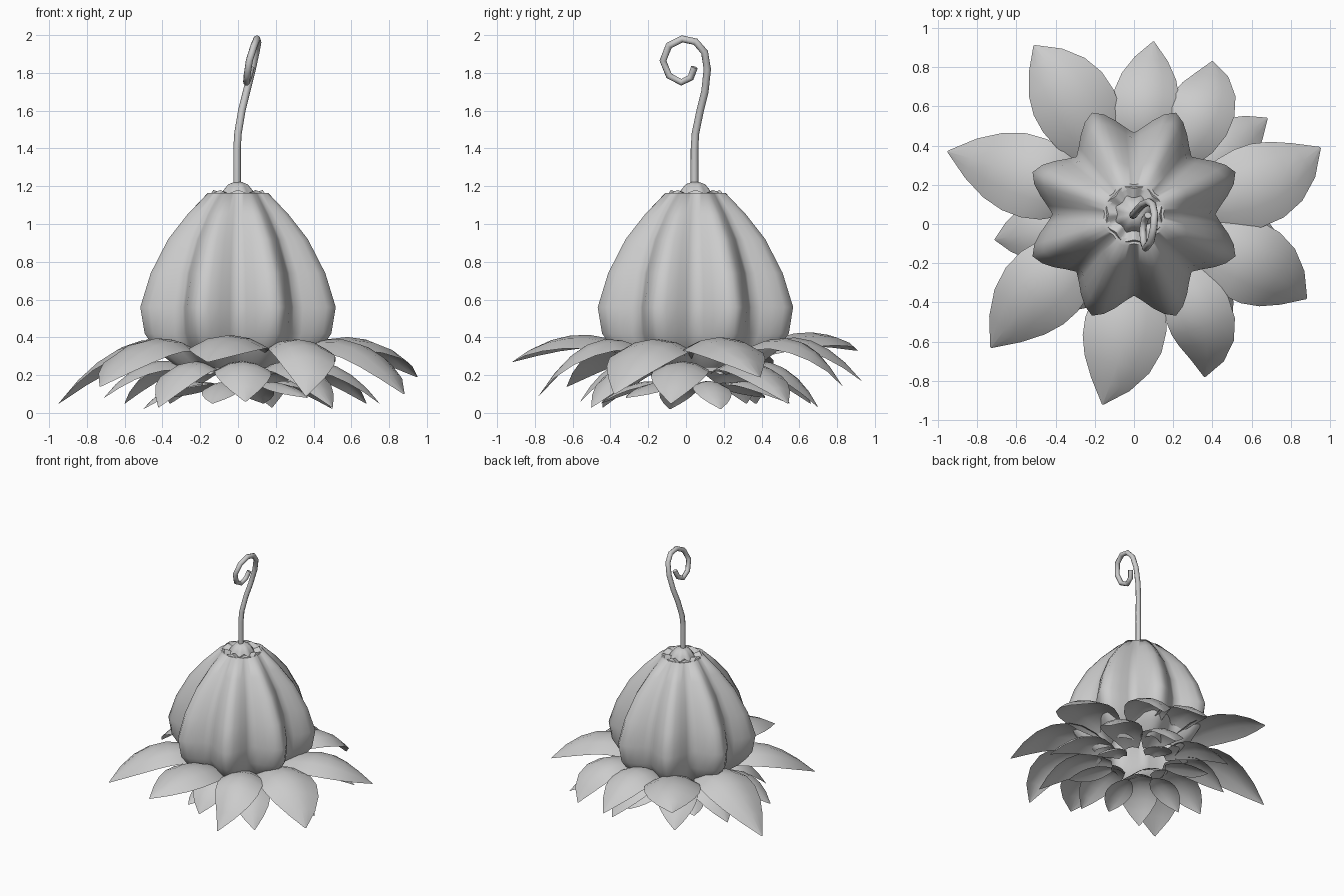
import bpy, bmesh, math
from mathutils import Vector

if "Cube" in bpy.data.objects:
    bpy.data.objects.remove(bpy.data.objects["Cube"])

CX, CY = 0.0, 0.05          # body axis


def finish(name, bm, angle=60):
    bmesh.ops.recalc_face_normals(bm, faces=bm.faces)
    me = bpy.data.meshes.new(name)
    bm.to_mesh(me)
    bm.free()
    ob = bpy.data.objects.new(name, me)
    bpy.context.collection.objects.link(ob)
    bpy.ops.object.select_all(action='DESELECT')
    ob.select_set(True)
    bpy.context.view_layer.objects.active = ob
    bpy.ops.object.shade_smooth_by_angle(angle=math.radians(angle))
    return ob


def fluted(name, profile, seg=64, lobes=8, drop=0.0, close_top=False):
    """Lathe (z, lobe radius, valley radius) rings; lobes may hang by drop."""
    bm = bmesh.new()
    rings = []
    for z, peak, valley in profile:
        ring = []
        for i in range(seg):
            a = 2 * math.pi * i / seg
            ph = (i * lobes / seg) % 1
            k = 0.5 * (0.5 - 0.5 * math.cos(lobes * a)) + 0.5 * (1 - abs(2 * ph - 1))
            r = valley + (peak - valley) * k
            ring.append(bm.verts.new((CX + r * math.cos(a), CY + r * math.sin(a),
                                      z - drop * k)))
        rings.append(ring)
    for lo, hi in zip(rings, rings[1:]):
        for i in range(seg):
            j = (i + 1) % seg
            bm.faces.new((lo[i], lo[j], hi[j], hi[i]))
    if close_top:
        bm.faces.new(rings[-1])
    return finish(name, bm)


def petal(name, base, mid, tip, half):
    """Arched leaf: curve through base, mid, tip; edges droop below the midrib."""
    base, mid, tip = Vector(base), Vector(mid), Vector(tip)
    ctrl = 2 * mid - 0.5 * (base + tip)
    widths = (0.35, 0.66, 0.90, 1.0, 0.98, 0.82, 0.50, 0.02)
    bm = bmesh.new()
    rows = []
    for i, w in enumerate(widths):
        t = i / (len(widths) - 1)
        p = base * (1 - t) ** 2 + ctrl * 2 * t * (1 - t) + tip * t * t
        d = (ctrl - base) * (1 - t) + (tip - ctrl) * t
        side = Vector((-d.y, d.x, 0)).normalized()
        rows.append([bm.verts.new(p + side * (u * w * half)
                                  - Vector((0, 0, 0.34 * half * w * u * u)))
                     for u in (-1, -0.5, 0, 0.5, 1)])
    for a, b in zip(rows, rows[1:]):
        for j in range(4):
            bm.faces.new((a[j], a[j + 1], b[j + 1], b[j]))
    return finish(name, bm)


# Fluted hollow body, open underneath
fluted("gourd_body", [
    (0.24, 0.34, 0.27), (0.32, 0.46, 0.36), (0.42, 0.535, 0.41),
    (0.56, 0.56, 0.415), (0.74, 0.50, 0.385), (0.92, 0.40, 0.315),
    (1.05, 0.29, 0.235), (1.165, 0.17, 0.15), (1.16, 0.13, 0.12)])

# Scalloped collar and knob under the stem
fluted("collar", [(1.15, 0.175, 0.145), (1.18, 0.15, 0.13), (1.165, 0.09, 0.085)],
       drop=0.02)
fluted("stem_knob", [(1.15, 0.10, 0.085), (1.18, 0.08, 0.075), (1.21, 0.055, 0.05),
                     (1.222, 0.02, 0.02)], seg=32, close_top=True)

# Curled stem
path = [(-.005, .045, 1.19), (-.005, .045, 1.40), (0, .05, 1.48), (.02, .075, 1.60),
        (.045, .10, 1.70), (.075, .113, 1.82), (.095, .098, 1.91), (.105, .05, 1.965),
        (.1, -.02, 1.98), (.085, -.09, 1.945), (.06, -.122, 1.865),
        (.048, -.09, 1.785), (.045, -.025, 1.75), (.055, .025, 1.775), (.07, .045, 1.83)]
curve = bpy.data.curves.new("curled_stem", 'CURVE')
curve.dimensions = '3D'
curve.bevel_depth = 0.02
curve.bevel_resolution = 2
curve.use_fill_caps = True
line = curve.splines.new('POLY')
line.points.add(len(path) - 1)
for i, (pt, co) in enumerate(zip(line.points, path)):
    pt.co = (*co, 1)
    pt.radius = 1.0 - 0.1 * i / len(path)
line.use_smooth = True
stem = bpy.data.objects.new("curled_stem", curve)
bpy.context.collection.objects.link(stem)

# Upper petals: tip x, y, z and middle x, y
upper = [
    (-.51, .91, .33, -.31, .62), (.10, .93, .17, .06, .62), (.40, .83, .14, .34, .57),
    (.95, .39, .19, .63, .20), (.88, -.38, .10, .60, -.20), (.36, -.78, .09, .34, -.48),
    (-.16, -.92, .27, -.05, -.56), (-.73, -.63, .14, -.47, -.33), (-.95, .37, .05, -.56, .25)]
for n, (x, y, z, mx, my) in enumerate(upper):
    d = (Vector((mx, my)) - Vector((CX, CY))).normalized()
    half = 0.17 if n in (1, 2, 5) else 0.21
    petal(f"upper_petal_{n + 1}", (CX + d.x * .26, CY + d.y * .26, .29),
          (mx, my, .36 + .2 * z), (x, y, z), half)

# Middle petals: tip x, y, z
middle = [(.68, .54, .05), (.18, .70, .03), (-.36, .66, .05), (-.60, .32, .05),
          (-.71, -.08, .08), (-.42, -.44, .03), (.04, -.56, .06), (.50, -.50, .03),
          (.75, -.08, .05)]
for n, (x, y, z) in enumerate(middle):
    d = Vector((x - CX, y - CY))
    u, r = d.normalized(), d.length
    m = 0.2 + (r - 0.2) * 0.52
    petal(f"middle_petal_{n + 1}", (CX + u.x * .2, CY + u.y * .2, .22),
          (CX + u.x * m, CY + u.y * m, .25 + .2 * z), (x, y, z), 0.15)

# Small innermost petals
for n in range(6):
    a = 2 * math.pi * (n + 0.25) / 6
    c, s = math.cos(a), math.sin(a)
    z = 0.02 + 0.03 * (n % 3)
    petal(f"inner_petal_{n + 1}", (CX + .2 * c, CY + .2 * s, .16),
          (CX + .35 * c, CY + .35 * s, .15), (CX + .52 * c, CY + .52 * s, z), 0.10)
